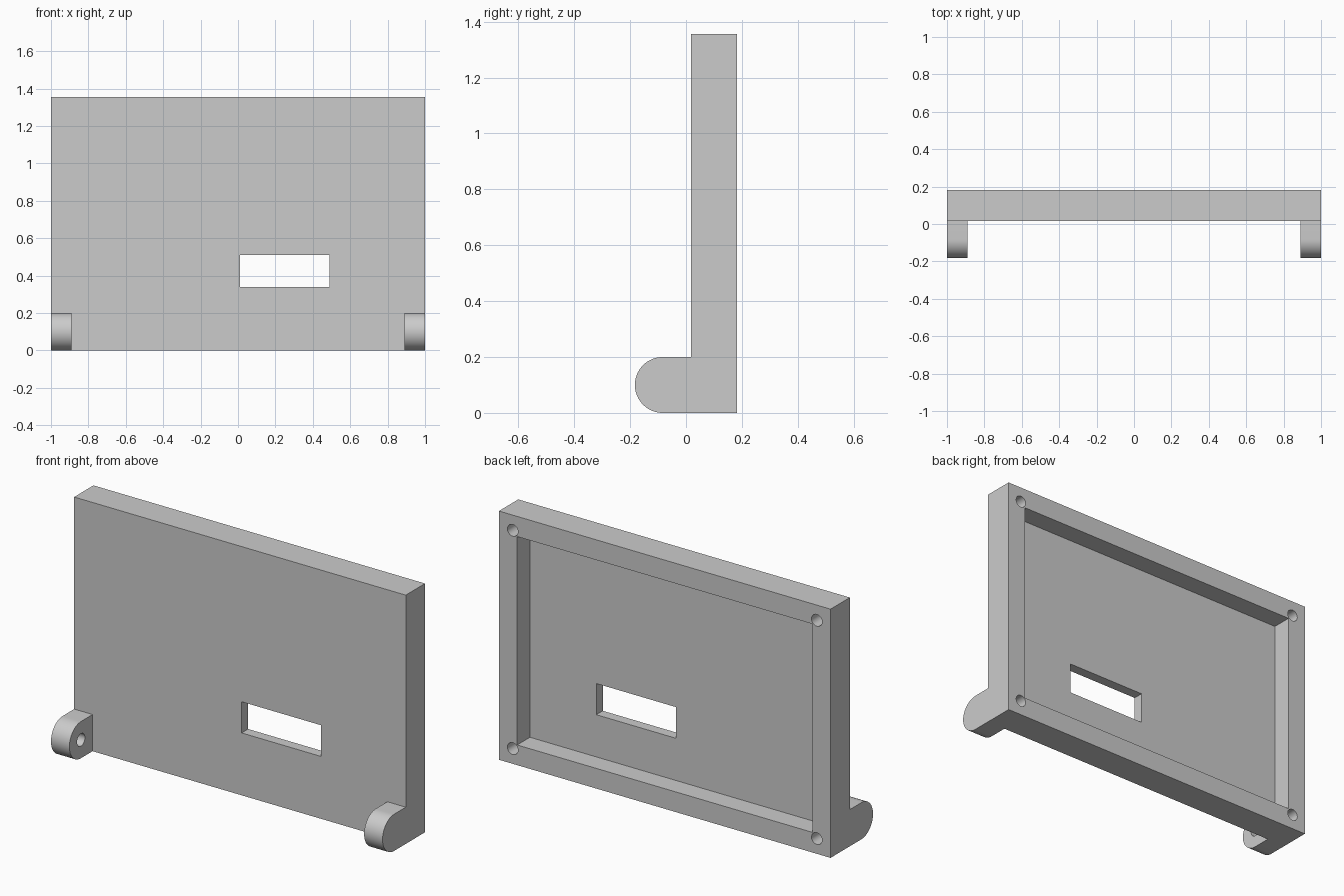
import bpy
import bmesh
from math import cos, sin, pi, radians
from mathutils import Matrix, Vector

default_cube = bpy.data.objects.get("Cube")
if default_cube:
    bpy.data.objects.remove(default_cube, do_unlink=True)

# Main sizes
HALF_W, HEIGHT = 1.0, 1.356
FRONT, BACK = 0.017, 0.183
RIM, FLOOR = 0.11, 0.056
SCREW_INSET, SCREW_R = 0.083, 0.032
EAR_W, EAR_R = 0.111, 0.1
EAR_Y = -0.083

grey = bpy.data.materials.new("plain_grey")
grey.use_nodes = True
grey.diffuse_color = (0.6, 0.6, 0.6, 1)
grey.node_tree.nodes["Principled BSDF"].inputs["Base Color"].default_value = grey.diffuse_color


def to_object(name, bm):
    bmesh.ops.recalc_face_normals(bm, faces=bm.faces)
    mesh = bpy.data.meshes.new(name)
    bm.to_mesh(mesh)
    bm.free()
    mesh.materials.append(grey)
    obj = bpy.data.objects.new(name, mesh)
    bpy.context.collection.objects.link(obj)
    return obj


def box(name, low, high):
    low, high = Vector(low), Vector(high)
    bm = bmesh.new()
    bmesh.ops.create_cube(bm, size=1)
    bmesh.ops.scale(bm, vec=high - low, verts=bm.verts)
    bmesh.ops.translate(bm, vec=(low + high) / 2, verts=bm.verts)
    return to_object(name, bm)


def cylinder(name, centre, radius, depth, axis):
    turn = Matrix.Rotation(pi / 2, 4, "Y" if axis == "X" else "X")
    bm = bmesh.new()
    bmesh.ops.create_cone(bm, cap_ends=True, segments=32, radius1=radius,
                          radius2=radius, depth=depth,
                          matrix=Matrix.Translation(centre) @ turn)
    return to_object(name, bm)


def activate(obj):
    bpy.ops.object.select_all(action="DESELECT")
    obj.select_set(True)
    bpy.context.view_layer.objects.active = obj


def cut(obj, cutter):
    cutter.hide_render = True
    activate(obj)
    mod = obj.modifiers.new("cut", "BOOLEAN")
    mod.operation = "DIFFERENCE"
    mod.solver = "EXACT"
    mod.object = cutter
    bpy.ops.object.modifier_apply(modifier=mod.name)
    bpy.data.objects.remove(cutter, do_unlink=True)


def smooth(obj):
    activate(obj)
    bpy.ops.object.shade_smooth_by_angle(angle=radians(30))


# Panel with a recessed back and a rectangular window
panel = box("panel", (-HALF_W, FRONT, 0), (HALF_W, BACK, HEIGHT))
cut(panel, box("recess_cutter", (RIM - HALF_W, FRONT + FLOOR, RIM),
               (HALF_W - RIM, BACK + 0.1, HEIGHT - RIM)))
cut(panel, box("window_cutter", (0.01, FRONT - 0.1, 0.34), (0.49, BACK, 0.51)))

# Blind screw holes in the four rim corners
for side in (-1, 1):
    for z in (SCREW_INSET, HEIGHT - SCREW_INSET):
        centre = (side * (HALF_W - SCREW_INSET), BACK, z)
        cut(panel, cylinder("screw_cutter", centre, SCREW_R, 0.22, "Y"))
smooth(panel)


# Rounded hinge ears with blind pivot holes on their inner faces
def hinge_ear(name, side):
    steps = 32
    profile = [(FRONT, 0), (FRONT, 2 * EAR_R)]
    for i in range(steps + 1):
        a = pi / 2 + pi * i / steps
        profile.append((EAR_Y + EAR_R * cos(a), EAR_R + EAR_R * sin(a)))
    inner = side * (HALF_W - EAR_W)
    bm = bmesh.new()
    face = bm.faces.new([bm.verts.new((inner, y, z)) for y, z in profile])
    new = bmesh.ops.extrude_face_region(bm, geom=[face])["geom"]
    bmesh.ops.translate(bm, vec=(side * EAR_W, 0, 0),
                        verts=[v for v in new if isinstance(v, bmesh.types.BMVert)])
    ear = to_object(name, bm)
    cut(ear, cylinder("pivot_cutter", (inner, EAR_Y, EAR_R), 0.034, 0.12, "X"))
    smooth(ear)


hinge_ear("left_hinge_ear", 1)
hinge_ear("right_hinge_ear", -1)
